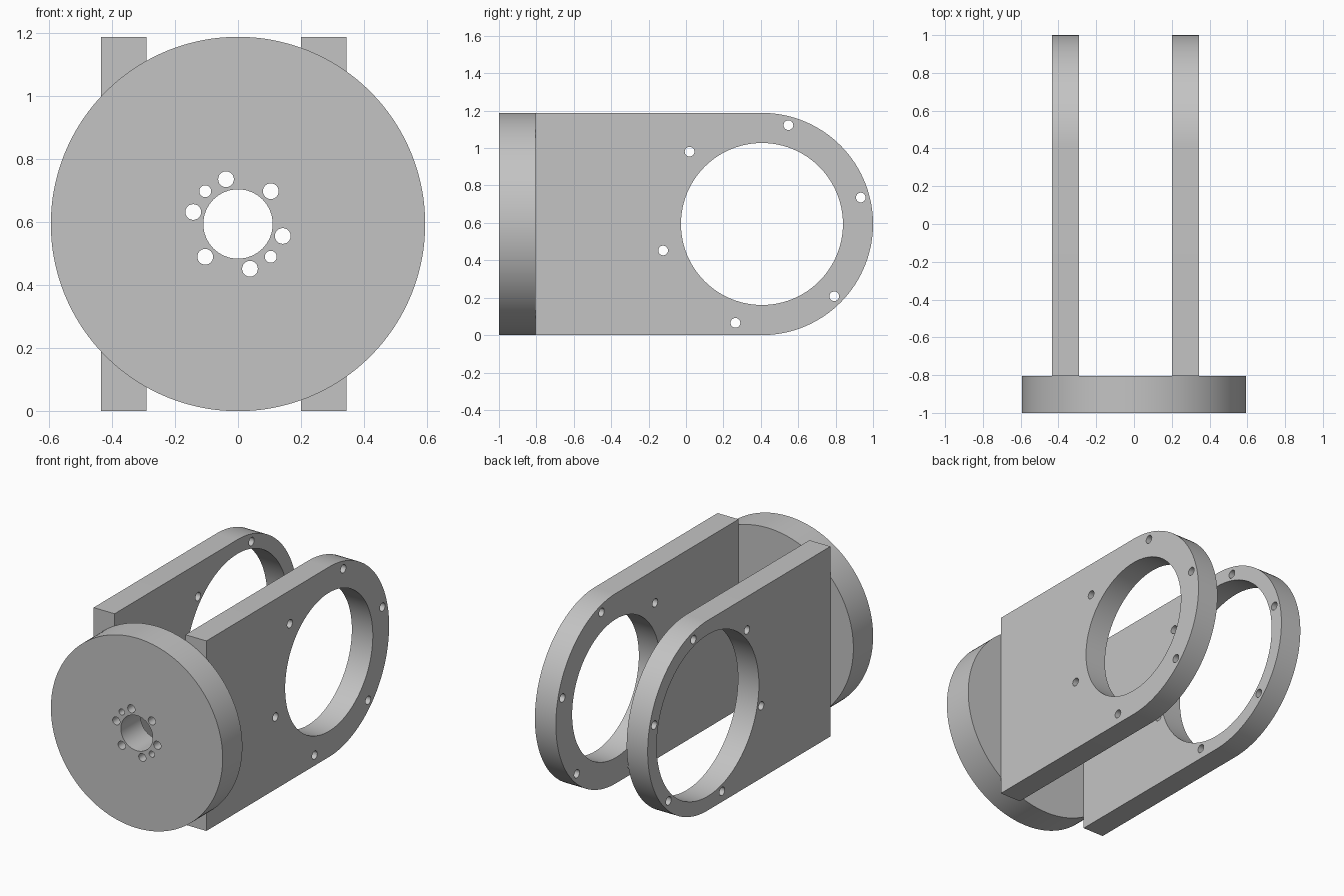
import bpy
import bmesh
from math import cos, sin, pi, radians
from mathutils import Vector

cube = bpy.data.objects.get("Cube")
if cube:
    bpy.data.objects.remove(cube, do_unlink=True)

R = 0.594          # outer radius, also the height of the axis
ARM_Y = 0.406      # centre of the rounded arm end
BACK_Y = -0.805    # where the arms meet the disc

grey = bpy.data.materials.new("plain grey")
grey.use_nodes = True
grey.diffuse_color = (0.55, 0.55, 0.55, 1)
grey.node_tree.nodes["Principled BSDF"].inputs["Base Color"].default_value = grey.diffuse_color


def arc(u, v, r, n, start=0.0, sweep=2 * pi):
    """Points along an arc; a full circle omits the repeated end point."""
    steps = n if sweep >= 2 * pi else n - 1
    return [(u + r * cos(start + sweep * i / steps),
             v + r * sin(start + sweep * i / steps)) for i in range(n)]


def bolt_circle(u, v, ring, r, angles):
    return [arc(u + ring * cos(radians(a)), v + ring * sin(radians(a)), r, 24)
            for a in angles]


def plate(name, loops, place, thickness):
    """Fill an outline with holes and extrude it into a solid plate."""
    bm = bmesh.new()
    edges = []
    for loop in loops:
        verts = [bm.verts.new(place(u, v)) for u, v in loop]
        edges += [bm.edges.new((a, b)) for a, b in zip(verts, verts[1:] + verts[:1])]
    bmesh.ops.triangle_fill(bm, edges=edges, use_beauty=True)
    solid = bmesh.ops.extrude_face_region(bm, geom=bm.faces[:], use_keep_orig=True)
    moved = [g for g in solid["geom"] if isinstance(g, bmesh.types.BMVert)]
    bmesh.ops.translate(bm, verts=moved, vec=thickness)
    bmesh.ops.recalc_face_normals(bm, faces=bm.faces[:])
    mesh = bpy.data.meshes.new(name)
    bm.to_mesh(mesh)
    bm.free()
    mesh.materials.append(grey)
    obj = bpy.data.objects.new(name, mesh)
    bpy.context.collection.objects.link(obj)
    bpy.ops.object.select_all(action="DESELECT")
    obj.select_set(True)
    bpy.context.view_layer.objects.active = obj
    bpy.ops.object.shade_smooth_by_angle(angle=radians(30))


# Round mounting disc with a centre bore, six bolt holes and two pin holes
disc = [arc(0, R, R, 128), arc(0, R, 0.11, 64)]
disc += bolt_circle(0, R, 0.147, 0.025, range(45, 360, 60))
disc += bolt_circle(0, R, 0.147, 0.019, (135, 315))
plate("mounting_disc", disc, lambda u, v: (u, -1, v), Vector((0, 1 + BACK_Y, 0)))

# Two round-ended arms, the right one with the wider bearing opening
for name, x, opening in (("left_arm", 0.2, 0.433), ("right_arm", -0.435, 0.505)):
    outline = [(BACK_Y, 0)] + arc(ARM_Y, R, R, 64, -pi / 2, pi) + [(BACK_Y, 2 * R)]
    loops = [outline, arc(ARM_Y, R, opening, 96)]
    loops += bolt_circle(ARM_Y, R, 0.547, 0.026, range(15, 360, 60))
    plate(name, loops, lambda u, v: (x, u, v), Vector((0.145, 0, 0)))
